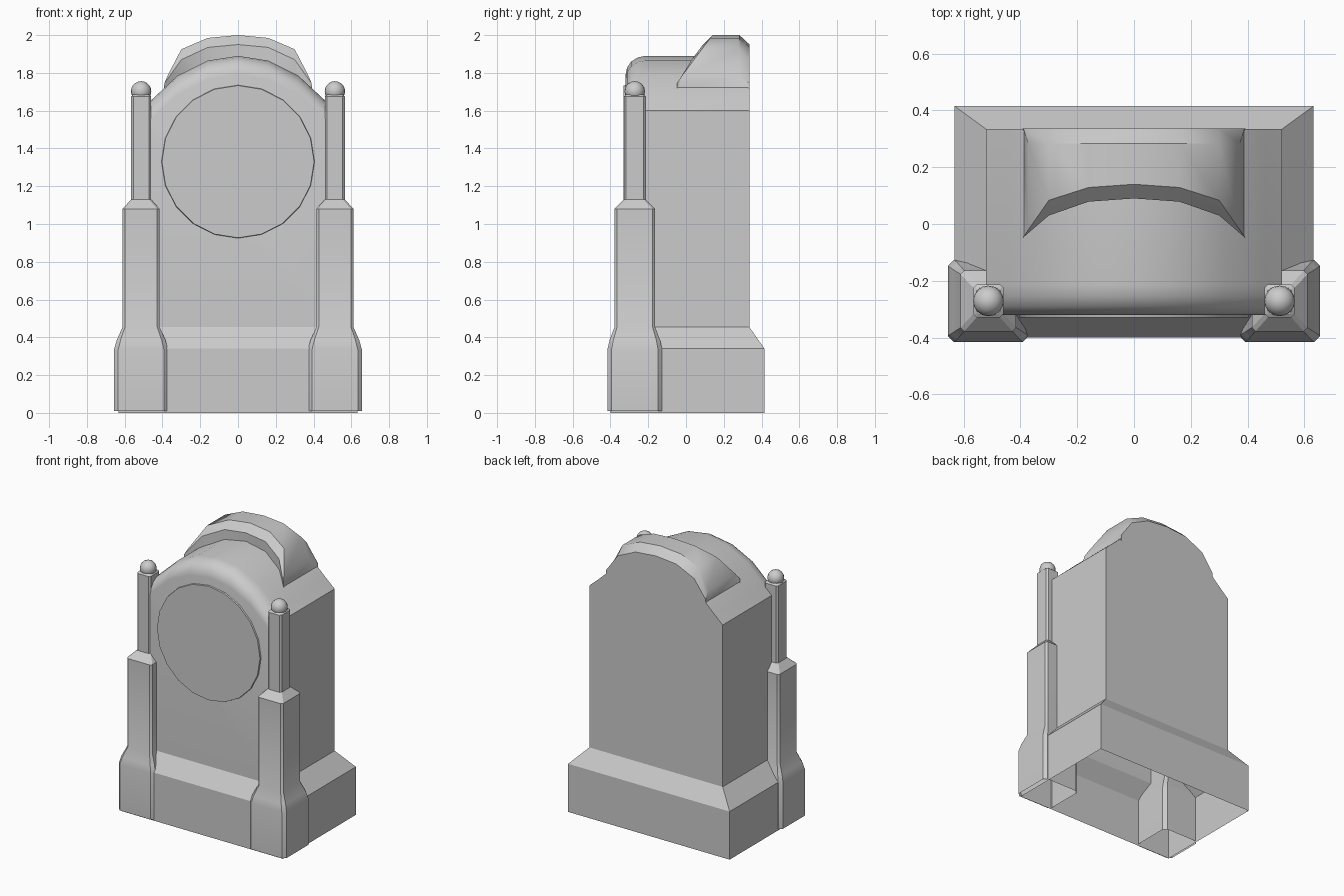
import bpy, bmesh, math
from mathutils import Matrix

if "Cube" in bpy.data.objects:
    bpy.data.objects.remove(bpy.data.objects["Cube"])


def finish(name, bm, angle):
    bmesh.ops.recalc_face_normals(bm, faces=bm.faces)
    me = bpy.data.meshes.new(name)
    bm.to_mesh(me)
    bm.free()
    ob = bpy.data.objects.new(name, me)
    bpy.context.collection.objects.link(ob)
    bpy.ops.object.select_all(action='DESELECT')
    ob.select_set(True)
    bpy.context.view_layer.objects.active = ob
    bpy.ops.object.shade_smooth_by_angle(angle=math.radians(angle))
    return ob


def loft(name, rings, closed, cap_first, cap_last, angle=30):
    """Skin a list of equal-length point rings."""
    bm = bmesh.new()
    vr = [[bm.verts.new(p) for p in r] for r in rings]
    n = len(vr[0])
    for a, b in zip(vr, vr[1:]):
        for i in range(n if closed else n - 1):
            j = (i + 1) % n
            bm.faces.new((a[i], a[j], b[j], b[i]))
    if cap_first:
        bm.faces.new(vr[0])
    if cap_last:
        bm.faces.new(vr[-1])
    return finish(name, bm, angle)


def mirror_pts(half):
    """Half outline from the left bottom to the middle, made whole."""
    return half + [(-x, z) for x, z in reversed(half[:-1])]


# hollow plinth with sloped shoulder
def rect(hx, y0, y1, z):
    return [(-hx, y0, z), (hx, y0, z), (hx, y1, z), (-hx, y1, z)]

loft("plinth", [rect(.632, -.40, .415, 0), rect(.632, -.40, .415, .34),
                rect(.522, -.32, .335, .455)], True, False, False)

# arched body with rounded front edge along the arch
arch = mirror_pts([(-.522, .45), (-.522, 1.6), (-.46, 1.655), (-.32, 1.785),
                   (-.16, 1.865), (0, 1.89)])
rings = []
for y, drop in [(.335, 0), (-.215, 0), (-.255, .008), (-.29, .03),
                (-.312, .062), (-.32, .1)]:
    rings.append([(x, y, z - (drop if z > 1 else 0)) for x, z in arch])
loft("body", rings, False, True, True)

# raked hood over the back of the arch
inner = mirror_pts([(-.392, 1.70), (-.39, 1.745), (-.30, 1.87), (-.16, 1.935), (0, 1.95)])
outer = mirror_pts([(-.392, 1.70), (-.373, 1.785), (-.30, 1.925), (-.16, 1.985), (0, 2.0)])
front_in = [(x, max(-.047, .09 + (z - 1.95) * .75), z) for x, z in inner]
loft("hood", [[(x, .337, z) for x, z in inner],
              [(x, .283 if z > 1.72 else .337, z) for x, z in outer],
              [(x, max(-.047, .14 + (z - 2.0) * .75), z) for x, z in outer],
              front_in,
              [(x, y, z - .13) for x, y, z in front_in]],
     False, True, False, 41)

# round face plate
bm = bmesh.new()
bmesh.ops.create_cone(bm, cap_ends=True, segments=20, radius1=.41, radius2=.403, depth=.03,
                      matrix=Matrix.Translation((0, -.315, 1.33)) @ Matrix.Rotation(math.pi / 2, 4, 'X'))
finish("face_plate", bm, 30)


# stepped corner pillars with ball finials
def octo(cx, cy, hx, hy, c, z):
    pts = [(-hx + c, -hy), (hx - c, -hy), (hx, -hy + c), (hx, hy - c),
           (hx - c, hy), (-hx + c, hy), (-hx, hy - c), (-hx, -hy + c)]
    return [(cx + x, cy + y, z) for x, y in pts]

steps = [(.143, .145, .022, .01), (.143, .145, .022, .335), (.129, .134, .02, .385),
         (.098, .107, .013, .455), (.098, .107, .013, 1.08), (.053, .058, .012, 1.13),
         (.053, .058, .012, 1.675), (.042, .046, .01, 1.685)]
for side, s in (("left", -1), ("right", 1)):
    cx, cy = s * .513, -.271
    loft("pillar_" + side, [octo(cx, cy, *st) for st in steps], True, False, True)
    bm = bmesh.new()
    bmesh.ops.create_uvsphere(bm, u_segments=16, v_segments=10, radius=.054,
                              matrix=Matrix.Translation((cx, cy, 1.702)))
    finish("finial_" + side, bm, 40)
